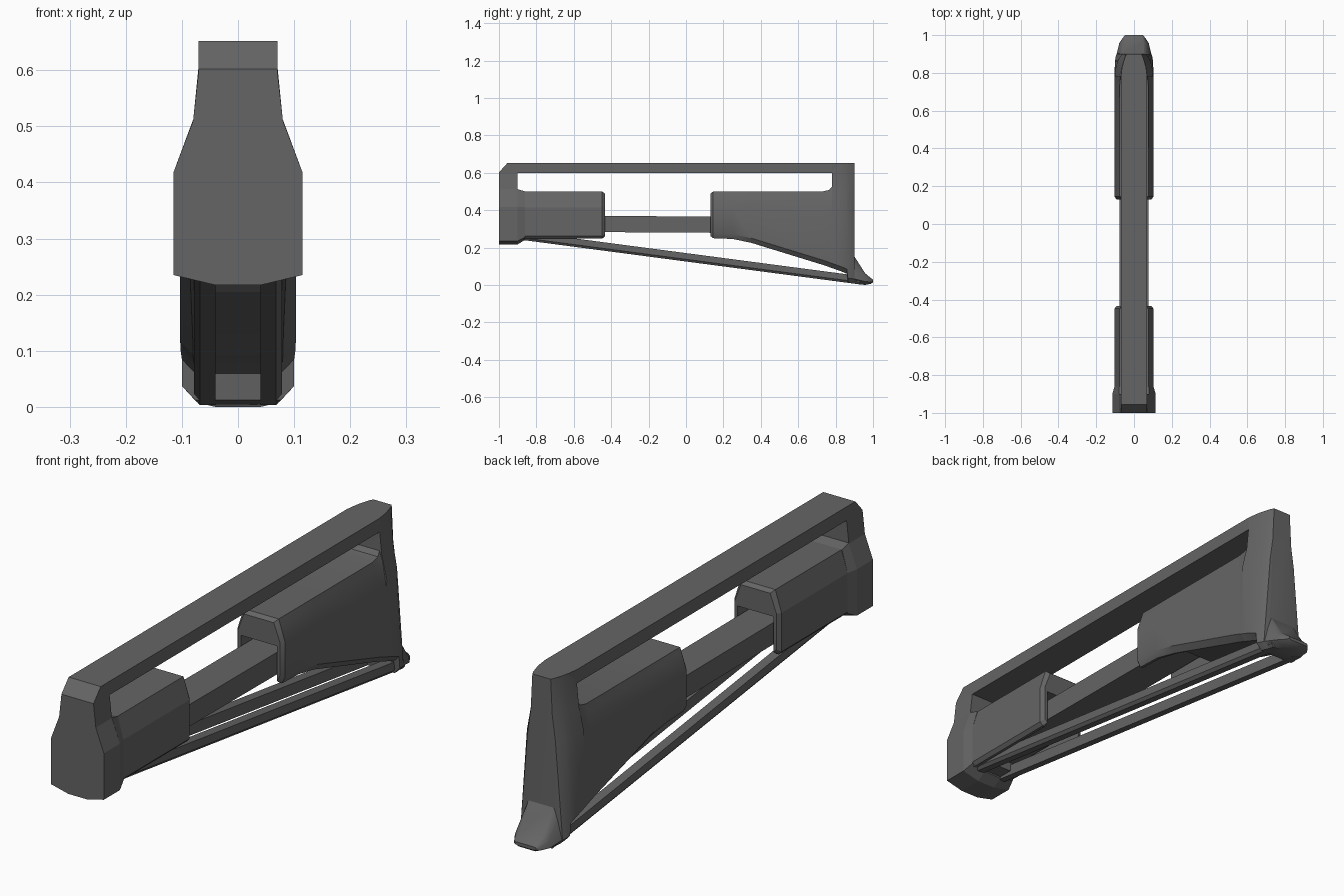
import bpy, bmesh, math

if "Cube" in bpy.data.objects:
    bpy.data.objects.remove(bpy.data.objects["Cube"])

grey = bpy.data.materials.new("dark_grey")
grey.diffuse_color = (0.13, 0.13, 0.13, 1)
grey.use_nodes = True
grey.node_tree.nodes["Principled BSDF"].inputs["Base Color"].default_value = grey.diffuse_color


def finish(name, bm, smooth=False):
    bmesh.ops.recalc_face_normals(bm, faces=bm.faces)
    mesh = bpy.data.meshes.new(name)
    bm.to_mesh(mesh)
    bm.free()
    mesh.materials.append(grey)
    ob = bpy.data.objects.new(name, mesh)
    bpy.context.collection.objects.link(ob)
    if smooth:
        bpy.ops.object.select_all(action='DESELECT')
        bpy.context.view_layer.objects.active = ob
        ob.select_set(True)
        bpy.ops.object.shade_smooth_by_angle(angle=math.radians(28))
    return ob


def loft(name, stations, smooth=False):
    """Skin closed (x, z) outlines placed along y."""
    bm = bmesh.new()
    rings = [[bm.verts.new((x, y, z)) for x, z in pts] for y, pts in stations]
    n = len(rings[0])
    for a, b in zip(rings, rings[1:]):
        for i in range(n):
            j = (i + 1) % n
            bm.faces.new((a[i], a[j], b[j], b[i]))
    bm.faces.new(rings[0])
    bm.faces.new(rings[-1])
    return finish(name, bm, smooth)


def mirror(half):
    """Complete a right-hand outline with its left half."""
    return half + [(-x, z) for x, z in reversed(half)]


def rect(w, z0, z1):
    return mirror([(w, z1), (w, z0)])


def prism(name, profile, x0, x1):
    """Extrude a (y, z) side profile across x."""
    bm = bmesh.new()
    a = [bm.verts.new((x0, y, z)) for y, z in profile]
    b = [bm.verts.new((x1, y, z)) for y, z in profile]
    for i in range(len(a)):
        j = (i + 1) % len(a)
        bm.faces.new((a[i], a[j], b[j], b[i]))
    bm.faces.new(a)
    bm.faces.new(b)
    return finish(name, bm)


def cut(ob, cutter):
    cutter.hide_render = True
    cutter.hide_set(True)
    m = ob.modifiers.new("channel", 'BOOLEAN')
    m.operation = 'DIFFERENCE'
    m.solver = 'EXACT'
    m.object = cutter


# Top rail: sloped nose, rounded tail
rail = [(-1, .07, .602), (-.955, .07, .652), (.78, .07, .652), (.83, .063, .652),
        (.87, .052, .652), (.9, .04, .652)]
loft("top_rail", [(y, rect(w, .598, zt)) for y, w, zt in rail])


# Front block, stepping in to meet the sleeve
def block(w, s, lift):
    return mirror([(.07, .6), (s, .51), (w, .418), (w, .235 + lift), (.04, .217 + lift)])


loft("front_block", [(-1, block(.115, .08, 0)), (-.9, block(.115, .08, 0))])
loft("front_block_taper", [
    (-.9, mirror([(.08, .512), (.115, .418), (.115, .235), (.04, .217)])),
    (-.86, mirror([(.078, .5), (.103, .415), (.103, .255), (.04, .242)]))])


# Front sleeve: inverted channel around the bar
def sleeve(i):
    return mirror([(.076 - i, .5 - i), (.103 - i, .415), (.103 - i, .262 + i), (.09 - i, .248 + i)])


front = loft("front_sleeve", [(-.88, sleeve(0)), (-.448, sleeve(0)), (-.433, sleeve(.012))])
cut(front, prism("front_channel_cutter",
                 [(-.8, .1), (-.8, .4), (-.4, .4), (-.4, .1)], -.079, .079))

# Middle bar
loft("middle_bar", [(-.85, rect(.068, .285, .37)), (.5, rect(.068, .277, .365))])


# Rear body: sleeve that deepens into the heel and flared toe
def rear(zt, wt, ws, wm, wl, zb, wb):
    h = zt - zb
    return mirror([(wt, zt), (ws, min(.51, zb + .92 * h)), (wm, min(.418, zb + .68 * h)),
                   (wl, zb + min(.025, .3 * h)), (wb, zb)])


body = [
    (.13, .488, .064, .072, .092, .092, .262, .08),
    (.145, .5, .076, .083, .103, .103, .25, .09),
    (.25, .5, .076, .083, .103, .103, .246, .09),
    (.35, .5, .076, .083, .103, .103, .225, .085),
    (.73, .5, .076, .083, .103, .103, .108, .08),
    (.765, .508, .074, .083, .103, .103, .096, .08),
    (.78, .525, .071, .083, .102, .103, .09, .08),
    (.781, .61, .07, .08, .102, .103, .09, .08),
    (.83, .652, .063, .073, .096, .102, .073, .078),
    (.86, .652, .055, .066, .087, .1, .06, .076),
    (.865, .652, .053, .064, .085, .1, .012, .076),
    (.885, .652, .047, .057, .074, .097, .009, .074),
    (.9, .652, .04, .047, .06, .092, .007, .07),
    (.902, .15, .055, .06, .072, .091, .007, .07),
    (.958, .062, .05, .06, .072, .078, 0, .04),
    (.99, .036, .045, .05, .056, .056, .007, .036),
    (1, .028, .042, .044, .046, .046, .015, .036)]
rear_body = loft("rear_body", [(s[0], rear(*s[1:])) for s in body], True)
cut(rear_body, prism("rear_channel_cutter",
                     [(.1, .1), (.1, .4), (.2, .4), (.42, .2), (.42, .1)], -.079, .079))

# Two slanting struts from front block to toe, bevelled along the lower outside edge
for side, label in ((1, "right"), (-1, "left")):
    def strut(z):
        return [(side * x, z + dz) for x, dz in
                ((.04, .045), (.078, .045), (.078, .012), (.068, 0), (.04, 0))]
    loft("strut_" + label, [(-.87, strut(.24)), (.93, strut(.003))])
